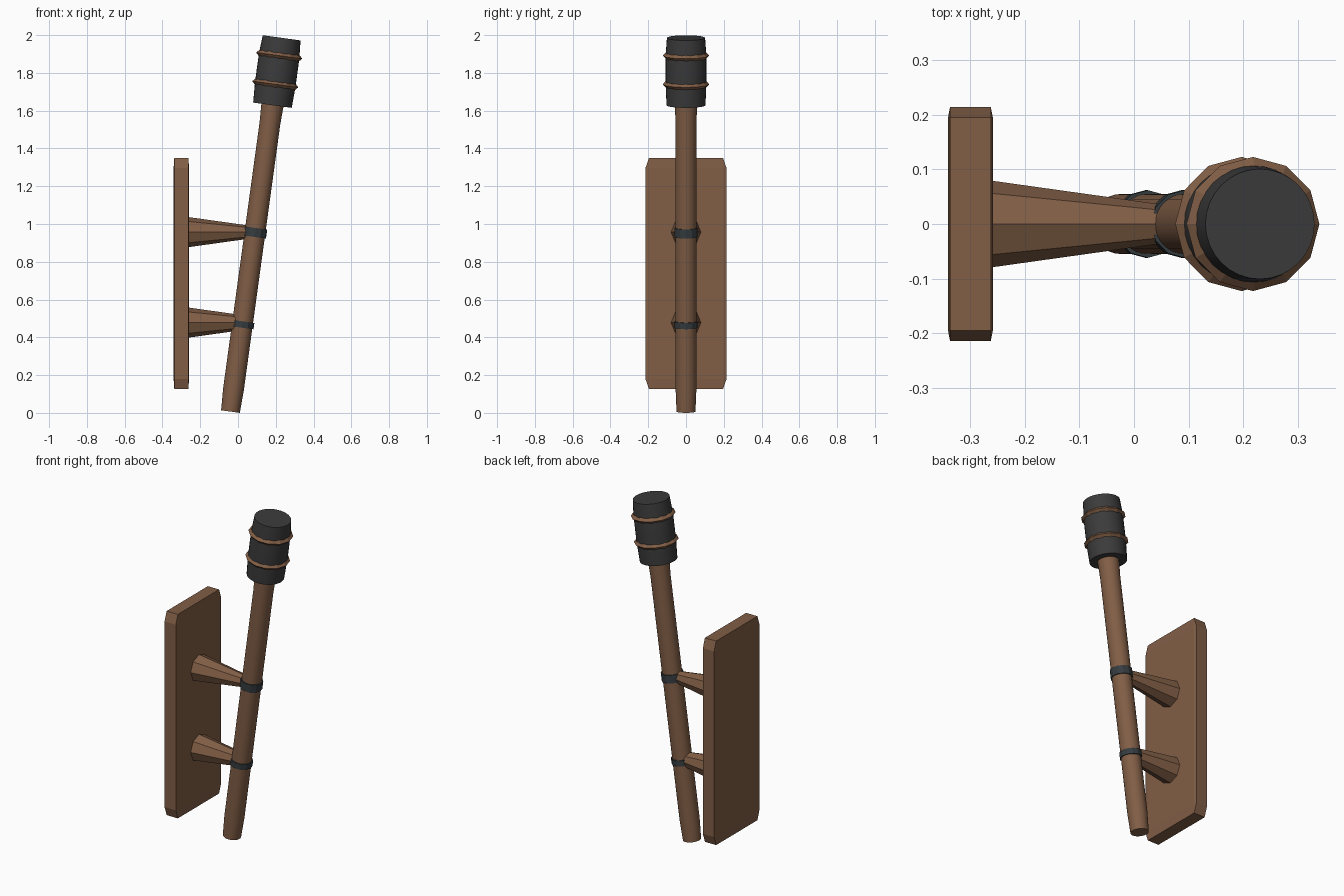
import bpy
import bmesh
import math
from mathutils import Matrix, Vector

cube = bpy.data.objects.get("Cube")
if cube:
    bpy.data.objects.remove(cube, do_unlink=True)


def material(name, color):
    m = bpy.data.materials.new(name)
    m.use_nodes = True
    m.diffuse_color = (*color, 1)
    m.node_tree.nodes["Principled BSDF"].inputs["Base Color"].default_value = (*color, 1)
    return m


wood = material("brown wood", (0.22, 0.112, 0.061))
dark = material("charcoal", (0.044, 0.044, 0.044))
iron = material("dark iron", (0.036, 0.045, 0.05))

TILT = Matrix.Translation((-0.04, 0, 0.007)) @ Matrix.Rotation(math.radians(7.8), 4, "Y")


def finish(name, bm, mat, matrix, smooth=False):
    bmesh.ops.recalc_face_normals(bm, faces=bm.faces)
    mesh = bpy.data.meshes.new(name)
    bm.to_mesh(mesh)
    bm.free()
    mesh.materials.append(mat)
    mesh.transform(matrix)
    obj = bpy.data.objects.new(name, mesh)
    bpy.context.collection.objects.link(obj)
    if smooth:
        bpy.ops.object.select_all(action="DESELECT")
        obj.select_set(True)
        bpy.context.view_layer.objects.active = obj
        bpy.ops.object.shade_smooth_by_angle(angle=math.radians(30))
    return obj


def lathe(name, profile, sides, mat, matrix=TILT, smooth=False, closed=False):
    """Turn (radius, height) points about z; a closed profile makes a ring."""
    bm = bmesh.new()
    loops = []
    for r, h in profile:
        angles = [math.tau * i / sides for i in range(sides)]
        loops.append([bm.verts.new((r * math.cos(a), r * math.sin(a), h)) for a in angles])
    pairs = list(zip(loops, loops[1:]))
    if closed:
        pairs.append((loops[-1], loops[0]))
    else:
        bm.faces.new(loops[0])
        bm.faces.new(loops[-1])
    for low, high in pairs:
        for i in range(sides):
            j = (i + 1) % sides
            bm.faces.new((low[i], low[j], high[j], high[i]))
    return finish(name, bm, mat, matrix, smooth)


# Wall board: a bevelled cube stretched into a plank
bm = bmesh.new()
bmesh.ops.create_cube(bm, size=1)
bmesh.ops.bevel(bm, geom=bm.edges[:], offset=0.045, segments=1, affect="EDGES")
finish("wall_board", bm, wood,
       Matrix.Translation((-0.3, 0, 0.738)) @ Matrix.Diagonal((0.082, 0.43, 1.225, 1)))

# Leaning shaft
lathe("shaft", [(0.05, 0), (0.055, 0.12), (0.055, 1.54), (0.06, 1.66)], 32, wood, smooth=True)

# Torch head and its two wooden rings
lathe("torch_head", [(0.103, 1.637), (0.108, 1.749), (0.108, 1.9), (0.101, 1.997)],
      32, dark, smooth=True)
for name, t in (("lower_head_ring", 1.749), ("upper_head_ring", 1.902)):
    lathe(name, [(0.123, t), (0.102, t + 0.022), (0.08, t), (0.102, t - 0.022)],
          12, wood, closed=True)

# Tapered brackets and the iron bands that grip the shaft
for name, z, end, t, half in (("lower", 0.478, 0.01, 0.465, 0.017),
                              ("upper", 0.957, 0.07, 0.957, 0.024)):
    lay = Matrix.Translation((-0.265, 0, z)) @ Matrix.Rotation(math.pi / 2, 4, "Y")
    length = end + 0.265
    lathe(name + "_bracket", [(0.08, 0), (0.08 - 0.14 * length, length)], 8, wood, lay)
    lathe(name + "_band", [(0.062, t - half), (0.062, t + half)], 12, iron)
